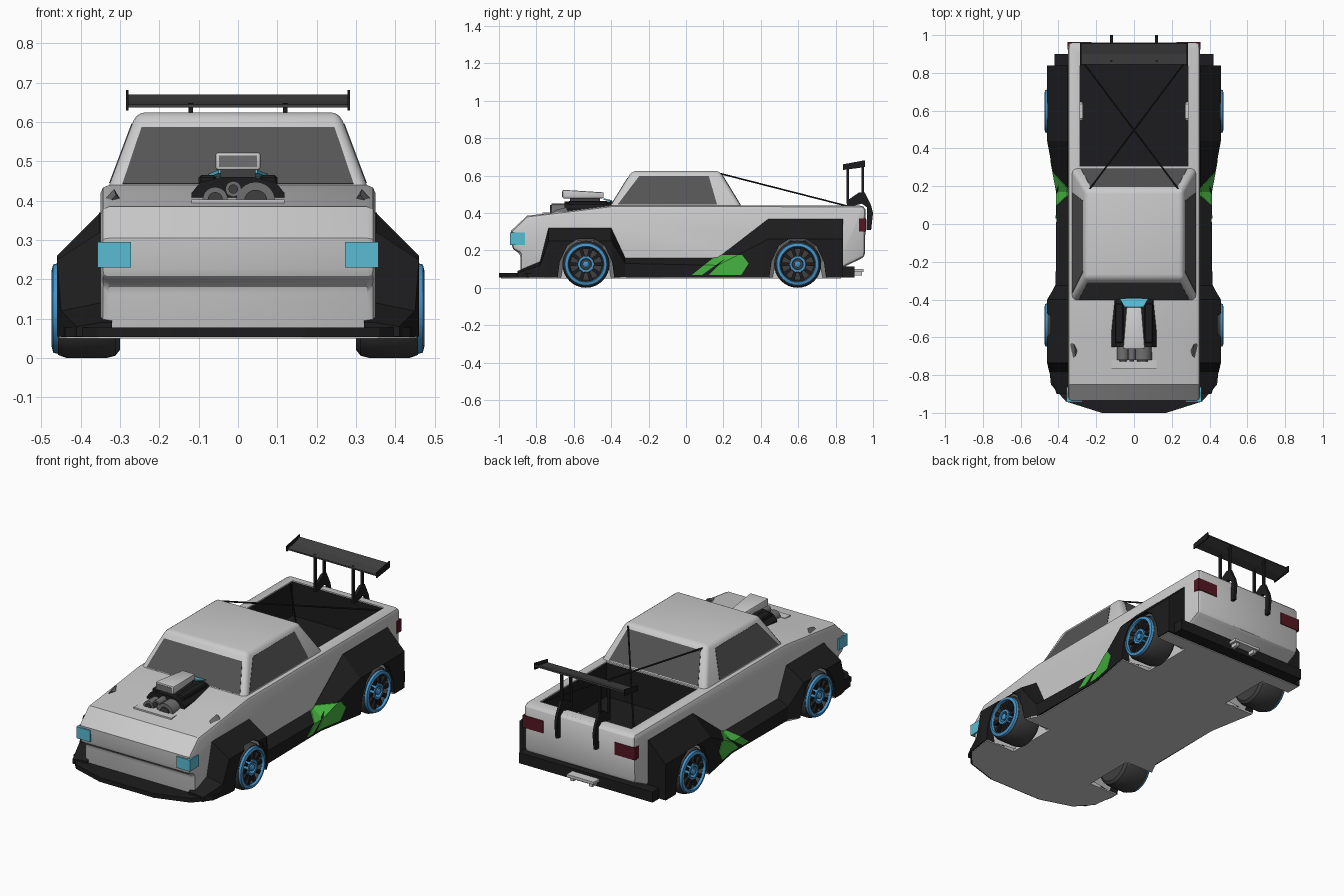
import bpy, bmesh, math
from mathutils import Vector

if "Cube" in bpy.data.objects:
    bpy.data.objects.remove(bpy.data.objects["Cube"])

MATS = {}
for n, c in dict(black=(.012, .012, .013), dark=(.05, .05, .052), glass=(.09, .09, .09),
                 blue=(.06, .3, .6), cyan=(.1, .5, .65), green=(.06, .45, .05),
                 red=(.09, .008, .015), steel=(.16, .16, .165)).items():
    MATS[n] = bpy.data.materials.new(n)
    MATS[n].diffuse_color = (*c, 1)


def finish(name, bm, mat=None):
    bmesh.ops.recalc_face_normals(bm, faces=bm.faces)
    me = bpy.data.meshes.new(name)
    bm.to_mesh(me)
    bm.free()
    o = bpy.data.objects.new(name, me)
    bpy.context.collection.objects.link(o)
    if mat:
        me.materials.append(MATS[mat])
    return o


def loft(name, sections, mat=None, ring=False):
    bm = bmesh.new()
    rows = [[bm.verts.new(p) for p in s] for s in sections]
    n = len(rows[0])
    pairs = list(zip(rows, rows[1:])) + ([(rows[-1], rows[0])] if ring else [])
    for a, b in pairs:
        for i in range(n):
            bm.faces.new((a[i], a[(i + 1) % n], b[(i + 1) % n], b[i]))
    if not ring:
        bm.faces.new(rows[0])
        bm.faces.new(rows[-1])
    return finish(name, bm, mat)


def prism_x(name, yz, x0, x1, mat=None):
    return loft(name, [[(x, y, z) for y, z in yz] for x in (x0, x1)], mat)


def hull(name, pts, mat=None):
    bm = bmesh.new()
    for p in pts:
        bm.verts.new(p)
    bmesh.ops.convex_hull(bm, input=bm.verts)
    bmesh.ops.dissolve_limit(bm, angle_limit=.01, verts=bm.verts, edges=bm.edges)
    return finish(name, bm, mat)


def box(name, xs, ys, zs, mat=None):
    return hull(name, [(x, y, z) for x in xs for y in ys for z in zs], mat)


def bake(o):
    dg = bpy.context.evaluated_depsgraph_get()
    me = bpy.data.meshes.new_from_object(o.evaluated_get(dg))
    o.modifiers.clear()
    o.data = me
    return o


def mirror(o):
    m = o.modifiers.new("mirror", 'MIRROR')
    m.use_mirror_merge = False
    return bake(o)


def boolean(o, cutter, op='DIFFERENCE'):
    m = o.modifiers.new("cut", 'BOOLEAN')
    m.operation, m.solver, m.object = op, 'EXACT', cutter
    return bake(o)


def bevel(o, width, seg=2):
    m = o.modifiers.new("bevel", 'BEVEL')
    m.width, m.segments, m.limit_method, m.angle_limit = width, seg, 'ANGLE', math.radians(50)
    return bake(o)


def smooth(o, angle=35):
    o.data.shade_smooth()
    o.data.set_sharp_from_angle(angle=math.radians(angle))
    return o


def lathe(name, prof, y, z, mat, ring=False, seg=32):
    ang = [2 * math.pi * i / seg for i in range(seg)]
    return smooth(loft(name, [[(x, y + r * math.cos(a), z + r * math.sin(a)) for a in ang]
                              for r, x in prof], mat, ring))


def rod(name, a, b, r, mat, seg=6):
    a, b = Vector(a), Vector(b)
    q = (b - a).to_track_quat('Z', 'Y')
    circ = [q @ Vector((r * math.cos(t * 2 * math.pi / seg), r * math.sin(t * 2 * math.pi / seg), 0))
            for t in range(seg)]
    return loft(name, [[p + v for v in circ] for p in (a, b)], mat)


WHEELS = {"front": -.535, "rear": .597}
ARCH = [(-.155, .03), (-.14, .14), (-.10, .225), (-.045, .262), (.045, .262),
        (.10, .225), (.14, .14), (.155, .03)]
cutters = [mirror(prism_x("arch_cutter", [(y + c, z) for y, z in ARCH], .27, .6)) for c in WHEELS.values()]

# Main body with bed opening
body = prism_x("body", [(-.885, .055), (-.885, .185), (-.93, .205), (-.935, .305), (-.85, .385),
                        (-.6, .415), (-.4, .44), (.95, .44), (.96, .42), (.957, .165),
                        (.84, .11), (.84, .055)], -.35, .35)
bevel(body, .022)
bed_cut = box("bed_cutter", (-.287, .287), (.305, .90), (.24, .6))
cutters.append(bed_cut)

# Underside plate and front splitter share an outline
nose = [(.17, -1.0), (.36, -.94), (.44, -.85)]
def plan(pts, z0, z1, name, mat=None):
    loop = pts + [(-x, y) for x, y in reversed(pts)]
    return loft(name, [[(x, y, z) for x, y in loop] for z in (z0, z1)], mat)

floor = plan([(.165, -.99), (.355, -.93), (.435, -.84), (.455, -.7), (.455, -.4), (.405, -.3),
              (.405, .17), (.455, .44), (.455, .83)], .05, .058, "underside")
plan(nose + [(.45, -.75)], .054, .078, "splitter", "black")

# Widened fenders and side skirt
stations = [(-.90, .41, .08, .09), (-.78, .45, .12, .14), (-.735, .46, .25, .32), (-.40, .46, .25, .32),
            (-.325, .415, .13, .16), (.17, .41, .12, .16), (.44, .46, .26, .368), (.84, .46, .26, .368)]
def fender(name, mat, dx=0):
    return loft(name, [[(.32, y, .055), (.32, y, zt), (.352 + dx, y, zt + dx), (xo + dx, y, zs), (xo + dx, y, .055)]
                       for y, xo, zs, zt in stations], mat)
flares = fender("fenders_and_skirts", "black")
for c in cutters[:2]:
    for o in (body, flares, floor):
        boolean(o, c)
boolean(body, bed_cut)
smooth(body, 30)
mirror(flares)

# Green stripes fitted to the skirt surface
for i, s in enumerate([[(.03, .068), (.085, .068), (.235, .175), (.165, .175)],
                       [(.12, .068), (.23, .175), (.30, .175), (.335, .13), (.295, .068)]]):
    stripe = fender("green_stripe_%d" % (i + 1), "green", .003)
    c = prism_x("stripe_cutter", s, .345, .6)
    cutters.append(c)
    mirror(boolean(stripe, c, 'INTERSECT'))

# Bed liner
bm = bmesh.new()
lo, hi = (-.285, .307, .243), (.285, .898, .436)
v = [[bm.verts.new((x, y, z)) for x, y in ((lo[0], lo[1]), (hi[0], lo[1]), (hi[0], hi[1]), (lo[0], hi[1]))]
     for z in (lo[2], hi[2])]
bm.faces.new(v[0])
for i in range(4):
    bm.faces.new((v[0][i], v[0][(i + 1) % 4], v[1][(i + 1) % 4], v[1][i]))
finish("bed_liner", bm, "black")

# Cabin and windows
B = [Vector(p) for p in ((-.335, -.415, .42), (.335, -.415, .42), (.335, .305, .42), (-.335, .305, .42))]
T = [Vector(p) for p in ((-.258, -.288, .625), (.258, -.288, .625), (.258, .18, .625), (-.258, .18, .625))]
smooth(bevel(hull("cabin", B + T), .022, 3), 30)

def window(name, i, uv):
    j = (i + 1) % 4
    n = (B[j] - B[i]).cross(T[i] - B[i]).normalized()
    pts = [B[i].lerp(B[j], u).lerp(T[i].lerp(T[j], u), w) for u, w in uv]
    return hull(name, [p + n * d for p in pts for d in (-.01, .002)], "glass")

window("windscreen", 0, [(.05, .11), (.95, .11), (.95, .81), (.05, .81)])
mirror(window("side_window", 1, [(.05, .12), (.82, .12), (.85, .86), (.11, .86)]))
window("rear_window", 2, [(.07, .12), (.93, .12), (.93, .88), (.07, .88)])

# Wheels, rims and arch liners
for n, y in WHEELS.items():
    z = .126
    mirror(lathe(n + "_tyre", [(.07, .30), (.105, .30), (.12, .312), (.126, .335), (.126, .435),
                               (.118, .457), (.09, .46), (.085, .44)], y, z, "dark"))
    mirror(lathe(n + "_rim_ring", [(.117, .45), (.112, .470), (.096, .474), (.09, .45)], y, z, "blue", True))
    mirror(lathe(n + "_hub_ring", [(.045, .44), (.043, .468), (.03, .468), (.028, .44)], y, z, "blue", True, 20))
    mirror(lathe(n + "_hub_cap", [(.018, .44), (.018, .468), (.008, .474)], y, z, "blue", False, 12))
    for k in range(10):
        a = k * math.pi / 5
        d, t = Vector((0, math.cos(a), math.sin(a))), Vector((0, -math.sin(a), math.cos(a)))
        c = Vector((0, y, z))
        mirror(hull(n + "_spoke", [c + d * r + t * w * s + Vector((x, 0, 0)) for r, w in ((.04, .007), (.094, .011))
                                   for s in (-1, 1) for x in (.44, .462)], "black"))
    bm = bmesh.new()
    outer = [bm.verts.new((.43, y + p, max(q, .056))) for p, q in ARCH]
    inner = [bm.verts.new((.272, y + p * .86, max(q * .95, .056))) for p, q in ARCH]
    for i in range(len(ARCH) - 1):
        bm.faces.new((outer[i], outer[i + 1], inner[i + 1], inner[i]))
    bm.faces.new(inner)
    mirror(finish(n + "_arch_liner", bm))

# Lights
mirror(box("headlight", (.272, .357), (-.942, -.862), (.23, .295), "cyan"))
mirror(box("tail_light", (.225, .353), (.925, .963), (.30, .37), "red"))

# Rear bumper and tow step
box("rear_bumper", (-.42, .42), (.80, .90), (.055, .115), "black")
box("tow_step", (-.085, .085), (.88, .95), (.085, .1))
mirror(box("tow_step_bracket", (.05, .07), (.88, .94), (.065, .09)))

# Exposed engine, intake scoop and pulleys
eng = [(-.118, .385), (-.118, .42), (-.095, .448), (-.04, .46), (.04, .46), (.095, .448), (.118, .42), (.118, .385)]
loft("engine_block", [[(x, y, z) for x, z in eng] for y in (-.65, -.39)], "black")
mirror(bevel(box("valve_cover", (.055, .1), (-.63, -.42), (.44, .465), "black"), .006, 1))
hull("intake_neck", [(s * w, y, z) for s in (-1, 1) for w, y in ((.045, -.62), (.035, -.46)) for z in (.45, .485)], "dark")
scoop = hull("intake_scoop", [(s * w, y, z) for s in (-1, 1) for w, y, zs in
                              ((.058, -.66, (.478, .524)), (.04, -.44, (.478, .51))) for z in zs])
smooth(bevel(scoop, .007))
box("scoop_mouth", (-.048, .048), (-.662, -.65), (.486, .515), "steel")
hull("intake_rear_plate", [(s * w, y, z + d) for s in (-1, 1) for w, y, z in ((.075, -.395, .468), (.05, -.44, .478))
                           for d in (0, -.008)], "cyan")
for i, (x, z, r) in enumerate(((-.058, .403, .032), (.045, .398, .05), (-.012, .43, .02))):
    p = smooth(rod("pulley_%d" % (i + 1), (x, -.72, z), (x, -.64, z), r, "steel", 24))
    smooth(rod("pulley_cap_%d" % (i + 1), (x, -.727, z), (x, -.715, z), r * .6, "dark", 20))
box("hood_lip", (-.118, .118), (-.768, -.72), (.385, .403))

# Small side mirrors on the hood corners
mirror(hull("hood_mirror", [(.345, -.73, .375), (.35, -.62, .385), (.30, -.67, .405), (.315, -.64, .43),
                            (.342, -.645, .40), (.31, -.70, .415)], "steel"))

# Crossed bracing rods
for s in (-1, 1):
    rod("bed_brace", (s * .235, .185, .61), (-s * .28, .87, .435), .0045, "black")

# Rear wing on two stands
prism_x("wing_blade", [(.845, .637), (.845, .645), (.90, .652), (.955, .67), (.957, .662), (.90, .642)], -.28, .28, "dark")
mirror(prism_x("wing_end_plate", [(.84, .63), (.84, .66), (.957, .682), (.957, .645)], .279, .285, "black"))
mirror(prism_x("wing_stand_foot", [(.86, .435), (.86, .465), (.925, .51), (.955, .51), (.99, .44), (1.0, .40), (.99, .31),
                                   (.965, .31), (.968, .43), (.94, .45), (.9, .44)], .112, .128, "black"))
mirror(box("wing_post_front", (.114, .126), (.857, .872), (.45, .648), "black"))
mirror(box("wing_post_rear", (.114, .126), (.938, .952), (.49, .662), "black"))

for c in cutters:
    bpy.data.objects.remove(c)

for m in bpy.data.materials:
    if m.users and not m.is_grease_pencil:
        m.use_nodes = True
        m.node_tree.nodes["Principled BSDF"].inputs["Base Color"].default_value = m.diffuse_color
